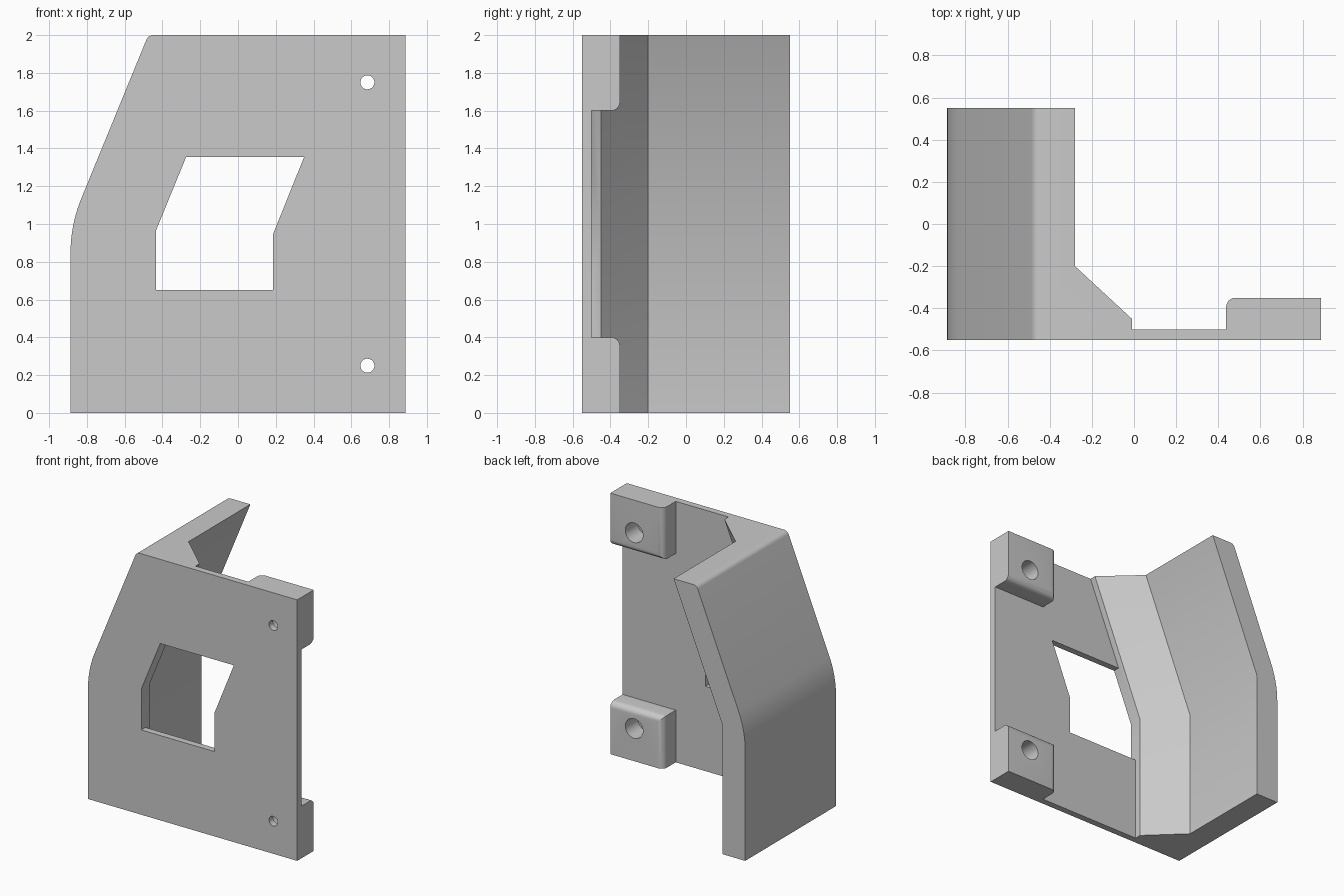
import bpy, bmesh, math
from mathutils import Vector, Matrix

cube = bpy.data.objects.get("Cube")
if cube:
    bpy.data.objects.remove(cube, do_unlink=True)

GREY = (0.59, 0.59, 0.59, 1)
grey = bpy.data.materials.new("plain grey")
grey.use_nodes = True
grey.diffuse_color = GREY
grey.node_tree.nodes["Principled BSDF"].inputs["Base Color"].default_value = GREY

FRONT, PLATE_BACK, BACK = -0.55, -0.5, 0.55
PAD_BACK = -0.35
SIDE = 0.887          # half the overall width
LEAN = 0.41           # sideways run per unit of height on the slanted side


def make_object(name, bm):
    bmesh.ops.recalc_face_normals(bm, faces=bm.faces)
    mesh = bpy.data.meshes.new(name)
    bm.to_mesh(mesh)
    bm.free()
    mesh.materials.append(grey)
    ob = bpy.data.objects.new(name, mesh)
    bpy.context.collection.objects.link(ob)
    return ob


def loft(name, sections):
    """Solid through (y, [(x, z), ...]) outlines with equal point counts."""
    bm = bmesh.new()
    rings = [[bm.verts.new((x, y, z)) for x, z in pts] for y, pts in sections]
    bm.faces.new(rings[0])
    bm.faces.new(rings[-1])
    for a, b in zip(rings, rings[1:]):
        for i in range(len(a)):
            j = (i + 1) % len(a)
            bm.faces.new((a[i], a[j], b[j], b[i]))
    return make_object(name, bm)


def fillet(before, corner, after, radius, steps):
    """Points of an arc that rounds a corner."""
    c = Vector(corner)
    u, v = (Vector(before) - c).normalized(), (Vector(after) - c).normalized()
    half = math.acos(u.dot(v)) / 2
    centre = c + (u + v).normalized() * radius / math.sin(half)
    reach = radius / math.tan(half)
    a, b = c + u * reach - centre, c + v * reach - centre
    return [tuple(centre + a.lerp(b, i / steps).normalized() * radius)
            for i in range(steps + 1)]


def combine(body, other, operation):
    mod = body.modifiers.new(other.name, 'BOOLEAN')
    mod.object, mod.operation, mod.solver = other, operation, 'EXACT'
    bpy.context.view_layer.objects.active = body
    bpy.ops.object.modifier_apply(modifier=mod.name)
    bpy.data.objects.remove(other, do_unlink=True)


# Side wall with its sloping root: rounded outer edge, bent inner edge
low, high = (-SIDE, 0.995), (-0.475, 2)
outer = ([(-SIDE, 0)]
         + fillet((-SIDE, 0), low, high, 0.77, 10)
         + fillet(low, high, (0, 2), 0.04, 6))


def wall_outline(x_low, x_top):
    bend = 2 - (x_top - x_low) / LEAN
    return outer + [(x_top, 2), (x_low, bend), (x_low, 0)]


foot, wall = wall_outline(-0.435, -0.01), wall_outline(-0.695, -0.28)
bracket = loft("bracket", [(FRONT, foot), (-0.45, foot), (-0.2, wall), (BACK, wall)])

# Front plate, wrapped around the window and overlapping the wall root
plate_outline = [(-0.5, 0), (SIDE, 0), (SIDE, 2), (-0.1, 2), (-0.33, 1.355),
                 (0.35, 1.355), (0.185, 0.945), (0.185, 0.65), (-0.5, 0.65)]
plate = loft("front_plate", [(FRONT, plate_outline), (PLATE_BACK, plate_outline)])
combine(bracket, plate, 'UNION')


# Mounting pads with rounded inner edges
def mounting_pad(name, z_end, z_inner):
    x0, x1 = 0.437, SIDE
    bm = bmesh.new()
    size = (x1 - x0, PAD_BACK - FRONT, abs(z_end - z_inner))
    centre = Vector(((x0 + x1) / 2, (PAD_BACK + FRONT) / 2, (z_end + z_inner) / 2))
    bmesh.ops.create_cube(bm, size=1, matrix=Matrix.Translation(centre) @ Matrix.Diagonal((*size, 1)))
    near = lambda a, b: abs(a - b) < 0.001
    edges = [e for e in bm.edges
             if all(near(v.co.y, PAD_BACK) for v in e.verts)
             and (all(near(v.co.x, x0) for v in e.verts)
                  or all(near(v.co.z, z_inner) for v in e.verts))]
    bmesh.ops.bevel(bm, geom=edges, offset=0.045, segments=6, profile=0.5, affect='EDGES')
    return make_object(name, bm)


def drill(name, z, radius, y0, y1):
    circle = [(0.685 + radius * math.cos(math.tau * i / 32),
               z + radius * math.sin(math.tau * i / 32)) for i in range(32)]
    return loft(name, [(y0, circle), (y1, circle)])


for side, z_end, z_inner, z_hole in (("lower", 0, 0.4, 0.25), ("upper", 2, 1.6, 1.75)):
    combine(bracket, mounting_pad(side + "_pad", z_end, z_inner), 'UNION')
    # Screw hole, widened from behind
    combine(bracket, drill(side + "_hole", z_hole, 0.037, -0.7, -0.2), 'DIFFERENCE')
    combine(bracket, drill(side + "_bore", z_hole, 0.075, PLATE_BACK, -0.2), 'DIFFERENCE')

# Smooth shading on the rounded parts only
bpy.ops.object.select_all(action='DESELECT')
bracket.select_set(True)
bpy.context.view_layer.objects.active = bracket
bpy.ops.object.shade_smooth_by_angle(angle=math.radians(30))
